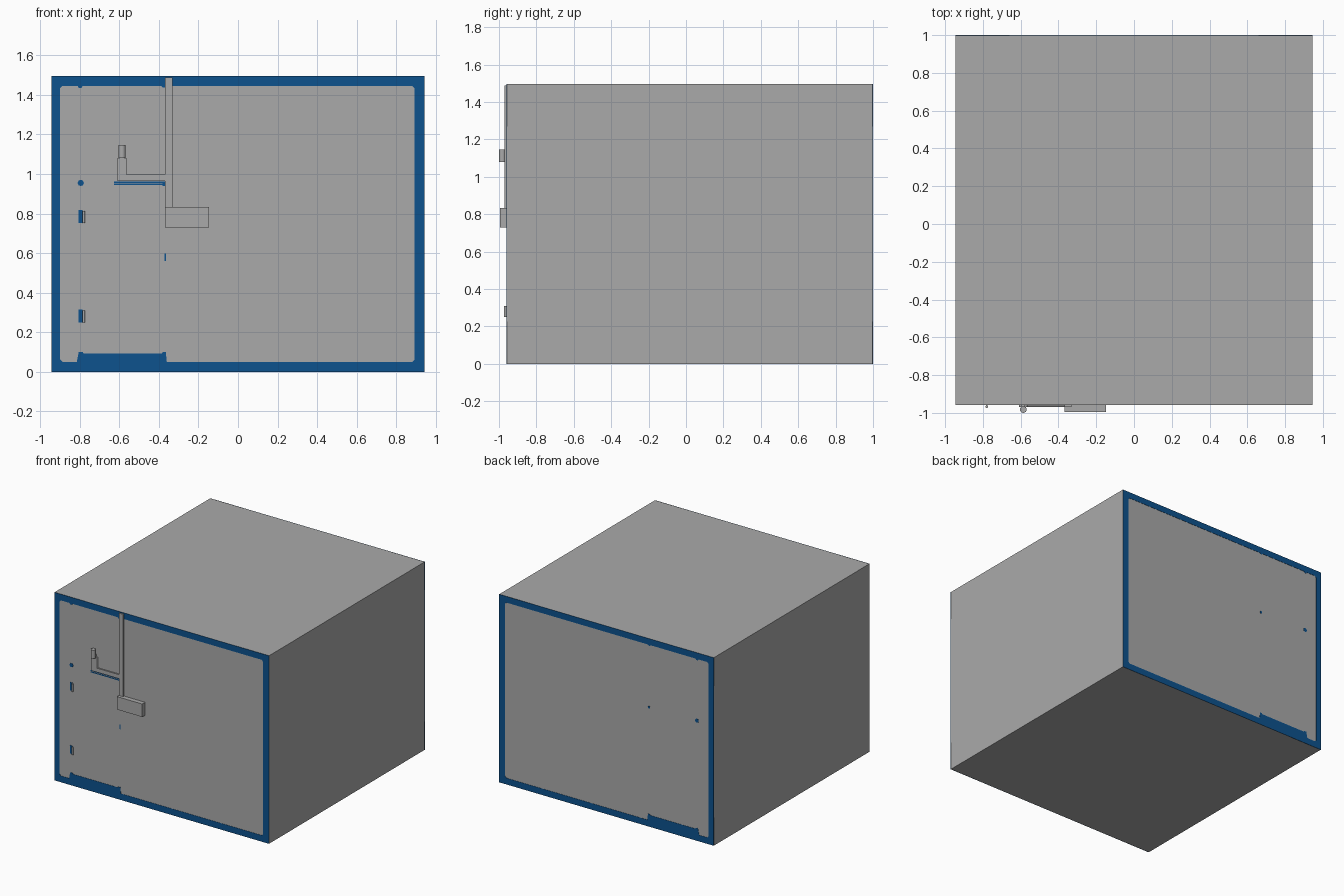
import bpy
import math

if "Cube" in bpy.data.objects:
    bpy.data.objects.remove(bpy.data.objects["Cube"])


def material(name, rgb):
    m = bpy.data.materials.new(name)
    m.diffuse_color = (*rgb, 1)
    m.use_nodes = True
    m.node_tree.nodes["Principled BSDF"].inputs["Base Color"].default_value = m.diffuse_color
    return m


GREY = material("panel grey", (0.40, 0.40, 0.40))
BLUE = material("trim blue", (0.004, 0.085, 0.27))
FRONT, BACK = -0.957, 0.998


def box(name, x, y, z, mat):
    """Box from (min, max) ranges."""
    bpy.ops.mesh.primitive_cube_add(size=1, location=[sum(r) / 2 for r in (x, y, z)])
    o = bpy.context.object
    o.name = name
    o.scale = [r[1] - r[0] for r in (x, y, z)]
    bpy.ops.object.transform_apply(location=False, rotation=False, scale=True)
    o.data.materials.append(mat)
    return o


def rod(name, x, y, z, r, mat, sides=16):
    """Upright cylinder."""
    bpy.ops.mesh.primitive_cylinder_add(vertices=sides, radius=r, depth=z[1] - z[0],
                                        location=(x, y, sum(z) / 2))
    o = bpy.context.object
    o.name = name
    o.data.materials.append(mat)
    bpy.ops.object.shade_smooth_by_angle()


def plate(name, outlines, y, thick, mat):
    """Flat plate in the xz plane; later outlines are holes. y is its centre."""
    cu = bpy.data.curves.new(name, 'CURVE')
    cu.dimensions = '2D'
    cu.fill_mode = 'BOTH'
    cu.extrude = thick / 2
    for pts in outlines:
        s = cu.splines.new('POLY')
        s.points.add(len(pts) - 1)
        for p, (a, b) in zip(s.points, pts):
            p.co = (a, b, 0, 1)
        s.use_cyclic_u = True
    cu.materials.append(mat)
    o = bpy.data.objects.new(name, cu)
    o.location.y = y
    o.rotation_euler.x = math.pi / 2
    bpy.context.collection.objects.link(o)
    bpy.ops.object.select_all(action='DESELECT')
    o.select_set(True)
    bpy.context.view_layer.objects.active = o
    bpy.ops.object.convert(target='MESH')


# main block
box("body", (-0.944, 0.944), (FRONT, BACK), (0, 1.495), GREY)

# blue border with cut corners and a raised door sill, on both ends
outer = [(-0.944, 0), (0.944, 0), (0.944, 1.495), (-0.944, 1.495)]
c = 0.013
inner = [(-0.9 + c, 0.05), (-0.815, 0.05), (-0.805, 0.1), (-0.785, 0.1), (-0.78, 0.092),
         (-0.385, 0.092), (-0.38, 0.1), (-0.365, 0.1), (-0.36, 0.05),
         (0.893 - c, 0.05), (0.893, 0.05 + c), (0.893, 1.446 - c), (0.893 - c, 1.446),
         (-0.365, 1.446), (-0.37, 1.438), (-0.382, 1.438), (-0.387, 1.446),
         (-0.785, 1.446), (-0.79, 1.436), (-0.805, 1.436), (-0.81, 1.446),
         (-0.9 + c, 1.446), (-0.9, 1.446 - c), (-0.9, 0.05 + c)]
for side, y in (("front", FRONT - 0.001), ("back", BACK + 0.001)):
    plate(side + "_border", [outer, inner], y, 0.002, BLUE)
    # seal spots on the door edge
    for i, (x, z, r) in enumerate([(-0.795, 0.955, 0.016), (-0.374, 0.948, 0.01)]):
        ring = [(x + r * math.cos(k * math.pi / 4), z + r * math.sin(k * math.pi / 4))
                for k in range(8)]
        plate(f"{side}_spot_{i}", [ring], y, 0.002, BLUE)

# thin blue lines under the bracket and a latch mark
for i, z in enumerate((0.944, 0.956)):
    box(f"latch_line_{i}", (-0.626, -0.369), (FRONT - 0.002, FRONT), (z, z + 0.007), BLUE)
box("latch_mark", (-0.372, -0.364), (FRONT - 0.002, FRONT), (0.56, 0.598), BLUE)

# hinges: blue leaf and grey pin
for i, z in enumerate((0.25, 0.753)):
    box(f"hinge_leaf_{i}", (-0.806, -0.787), (FRONT - 0.002, FRONT), (z, z + 0.065), BLUE)
    box(f"hinge_web_{i}", (-0.784, -0.776), (-0.968, FRONT), (z, z + 0.06), GREY)
    rod(f"hinge_pin_{i}", -0.78, -0.967, (z, z + 0.06), 0.007, GREY, 12)

# conduit, control box and lamp bracket
box("conduit", (-0.369, -0.331), (-0.970, FRONT), (0.83, 1.487), GREY)
box("control_box", (-0.369, -0.147), (-0.994, FRONT), (0.73, 0.833), GREY)
plate("bracket", [[(-0.61, 0.965), (-0.369, 0.965), (-0.369, 0.997), (-0.563, 0.997),
                   (-0.563, 1.082), (-0.61, 1.082)]], (FRONT - 0.968) / 2, 0.011, GREY)
rod("lamp", -0.586, -0.982, (1.08, 1.147), 0.018, GREY)
box("lamp_mount", (-0.596, -0.576), (-0.975, FRONT), (1.08, 1.10), GREY)
